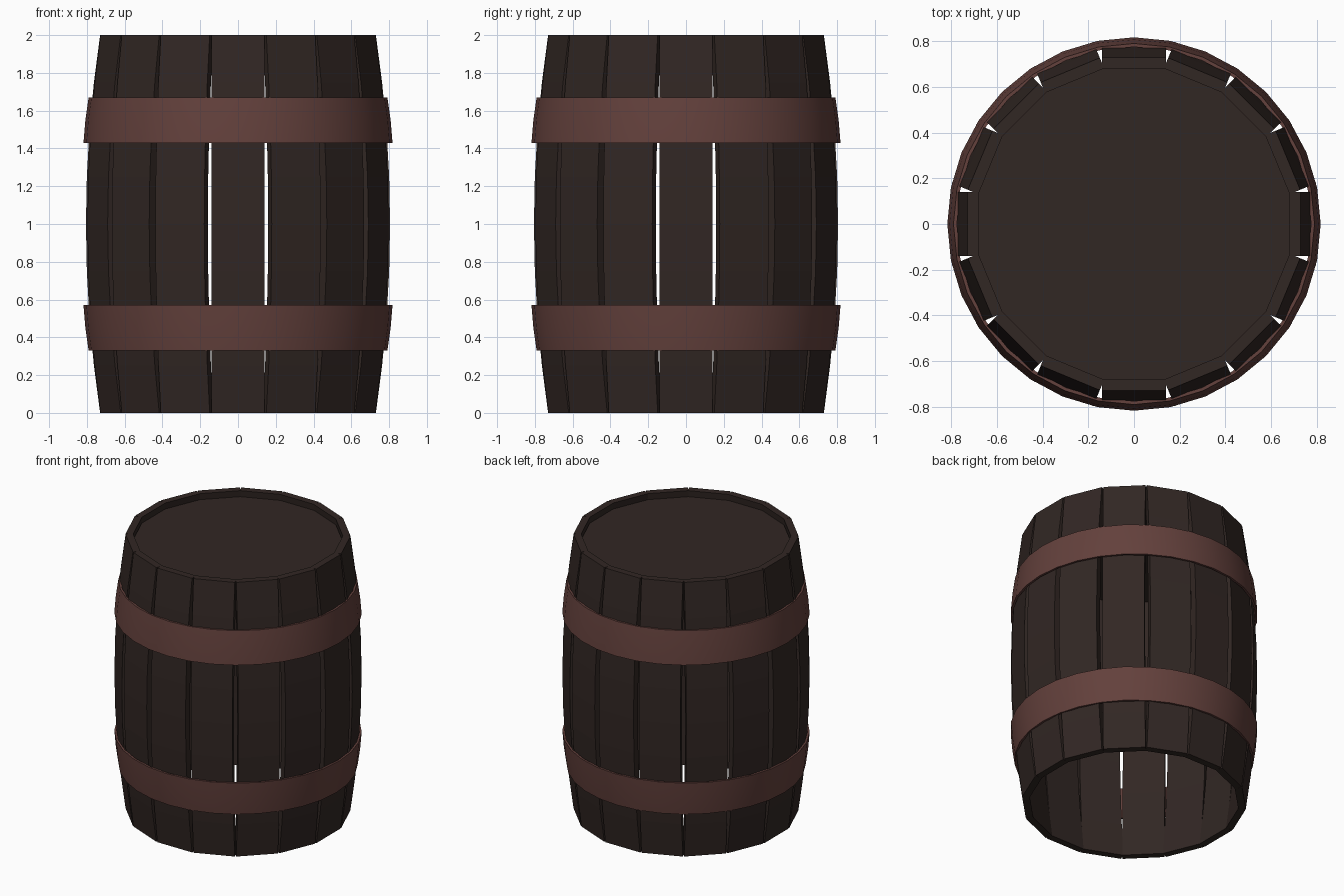
import bpy, bmesh, math
from mathutils import Matrix, Vector

if "Cube" in bpy.data.objects:
    bpy.data.objects.remove(bpy.data.objects["Cube"])

STAVES = 16
HALF_W = 0.14
THICK = 0.05


def material(name, rgb):
    m = bpy.data.materials.new(name)
    m.diffuse_color = (*rgb, 1)
    m.use_nodes = True
    m.node_tree.nodes["Principled BSDF"].inputs["Base Color"].default_value = m.diffuse_color
    return m


wood = material("dark_wood", (0.031, 0.020, 0.017))
iron = material("rusty_iron", (0.125, 0.052, 0.045))


def add_object(name, bm, mat):
    bmesh.ops.recalc_face_normals(bm, faces=bm.faces)
    me = bpy.data.meshes.new(name)
    bm.to_mesh(me)
    bm.free()
    ob = bpy.data.objects.new(name, me)
    me.materials.append(mat)
    bpy.context.collection.objects.link(ob)
    return ob


def bulge(z):
    # outer distance of a stave from the axis
    return 0.73 + 0.075 * (1 - (z - 1) ** 2)


def loft(bm, rings, closed):
    # skin a list of vertex rings with quads
    n = len(rings)
    for i in range(n if closed else n - 1):
        a, b = rings[i], rings[(i + 1) % n]
        for k in range(len(a)):
            j = (k + 1) % len(a)
            bm.faces.new((a[k], a[j], b[j], b[k]))
    if not closed:
        bm.faces.new(rings[0])
        bm.faces.new(rings[-1])


# staves: one bent plank repeated round the axis
for s in range(STAVES):
    bm = bmesh.new()
    rot = Matrix.Rotation(2 * math.pi * s / STAVES, 3, 'Z')
    rings = []
    for i in range(9):
        z = 2 * i / 8
        r = bulge(z)
        section = [(r - THICK, -HALF_W), (r, -HALF_W), (r, HALF_W), (r - THICK, HALF_W)]
        rings.append([bm.verts.new(rot @ Vector((x, y, z))) for x, y in section])
    loft(bm, rings, False)
    add_object(f"stave_{s + 1}", bm, wood)

# lid: recessed 16-sided board
bm = bmesh.new()
bmesh.ops.create_cone(bm, cap_ends=True, segments=STAVES, depth=0.03,
                      radius1=0.682 / math.cos(math.pi / STAVES),
                      radius2=0.682 / math.cos(math.pi / STAVES))
turn = Matrix.Rotation(math.pi / STAVES, 4, 'Z')
# keep the flats aligned with the staves
if any(abs(v.co.y) < 1e-4 for v in bm.verts):
    bmesh.ops.transform(bm, matrix=turn, verts=bm.verts)
bmesh.ops.translate(bm, vec=(0, 0, 1.94), verts=bm.verts)
add_object("lid", bm, wood)


# hoops: tapered bands, wider towards the belly
def hoop(name, z_belly, z_end):
    profile = [(0.818, z_belly), (0.808, (z_belly + z_end) / 2), (0.791, z_end),
               (0.776, z_end), (0.793, (z_belly + z_end) / 2), (0.803, z_belly)]
    bm = bmesh.new()
    rings = []
    for i in range(32):
        a = 2 * math.pi * i / 32
        rings.append([bm.verts.new((r * math.cos(a), r * math.sin(a), z)) for r, z in profile])
    loft(bm, rings, True)
    ob = add_object(name, bm, iron)
    bpy.ops.object.select_all(action='DESELECT')
    ob.select_set(True)
    bpy.context.view_layer.objects.active = ob
    bpy.ops.object.shade_smooth_by_angle(angle=math.radians(30))


hoop("upper_hoop", 1.43, 1.67)
hoop("lower_hoop", 0.57, 0.33)
